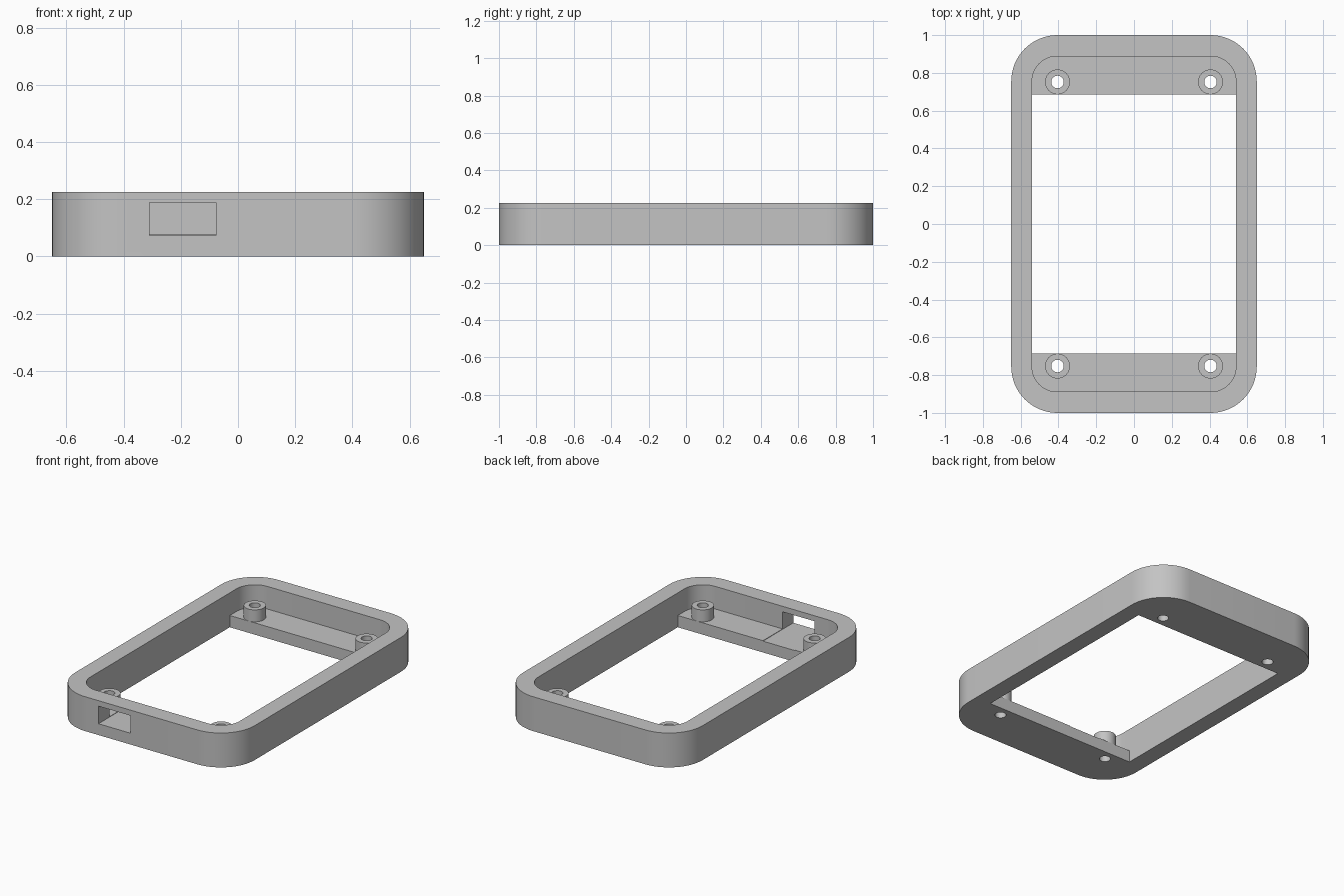
import bpy, bmesh, math

HEIGHT = 0.225
SHELF_TOP = 0.077
BOSS_TOP = 0.155
BOSS_X, BOSS_Y = 0.405, 0.752
HOLE_R = 0.033

default_cube = bpy.data.objects.get("Cube")
if default_cube:
    bpy.data.objects.remove(default_cube, do_unlink=True)

grey = bpy.data.materials.new("plain grey")
grey.use_nodes = True
colour = (0.55, 0.55, 0.55, 1)
grey.diffuse_color = colour
grey.node_tree.nodes["Principled BSDF"].inputs["Base Color"].default_value = colour


def rounded_rect(hx, hy, r, steps=16):
    """Outline of a rectangle with round corners, counter-clockwise."""
    points = []
    for quarter, (sx, sy) in enumerate(((1, 1), (-1, 1), (-1, -1), (1, -1))):
        for i in range(steps + 1):
            a = math.pi / 2 * (quarter + i / steps)
            points.append((sx * (hx - r) + r * math.cos(a), sy * (hy - r) + r * math.sin(a)))
    return points


def rect(x0, x1, y0, y1):
    return [(x0, y0), (x1, y0), (x1, y1), (x0, y1)]


def circle(x, y, r, steps=32):
    return [(x + r * math.cos(math.tau * i / steps), y + r * math.sin(math.tau * i / steps))
            for i in range(steps)]


def prism(name, outline, z0, z1):
    """Solid made by raising a flat outline from z0 to z1."""
    bm = bmesh.new()
    low = [bm.verts.new((x, y, z0)) for x, y in outline]
    high = [bm.verts.new((x, y, z1)) for x, y in outline]
    bm.faces.new(low[::-1])
    bm.faces.new(high)
    n = len(outline)
    for i in range(n):
        j = (i + 1) % n
        bm.faces.new((low[i], low[j], high[j], high[i]))
    mesh = bpy.data.meshes.new(name)
    bm.to_mesh(mesh)
    bm.free()
    mesh.materials.append(grey)
    obj = bpy.data.objects.new(name, mesh)
    bpy.context.collection.objects.link(obj)
    return obj


def select_only(obj):
    bpy.ops.object.select_all(action="DESELECT")
    obj.select_set(True)
    bpy.context.view_layer.objects.active = obj


def cut(obj, cutter):
    """Subtract the cutter, then discard it."""
    cutter.hide_render = True
    mod = obj.modifiers.new("cut", "BOOLEAN")
    mod.operation = "DIFFERENCE"
    mod.solver = "EXACT"
    mod.object = cutter
    select_only(obj)
    bpy.ops.object.modifier_apply(modifier=mod.name)
    bpy.data.objects.remove(cutter, do_unlink=True)


def smooth(obj):
    select_only(obj)
    bpy.ops.object.shade_smooth_by_angle(angle=math.radians(30))


# Case frame: round-cornered slab with a pocket and an open window between two shelves
frame = prism("case_frame", rounded_rect(0.65, 1.0, 0.245), 0, HEIGHT)
cut(frame, prism("pocket", rounded_rect(0.54, 0.888, 0.133), SHELF_TOP, 0.4))
cut(frame, prism("window", rect(-0.54, 0.54, -0.686, 0.686), -0.1, 0.4))

# Port slot in the front wall, skimming the shelf behind it
cut(frame, prism("port_slot", rect(-0.31, -0.077, -1.1, -0.6), 0.074, 0.189))

# Screw bosses standing on the shelves, drilled through to the underside
corners = {"front_right": (1, -1), "front_left": (-1, -1),
           "back_right": (1, 1), "back_left": (-1, 1)}
for place, (sx, sy) in corners.items():
    x, y = sx * BOSS_X, sy * BOSS_Y
    cut(frame, prism("drill", circle(x, y, HOLE_R), -0.1, 0.4))
    boss = prism("screw_boss_" + place.replace("right", "plus_x").replace("left", "minus_x"),
                 circle(x, y, 0.066), SHELF_TOP, BOSS_TOP)
    cut(boss, prism("drill", circle(x, y, HOLE_R), -0.1, 0.4))
    smooth(boss)

smooth(frame)
